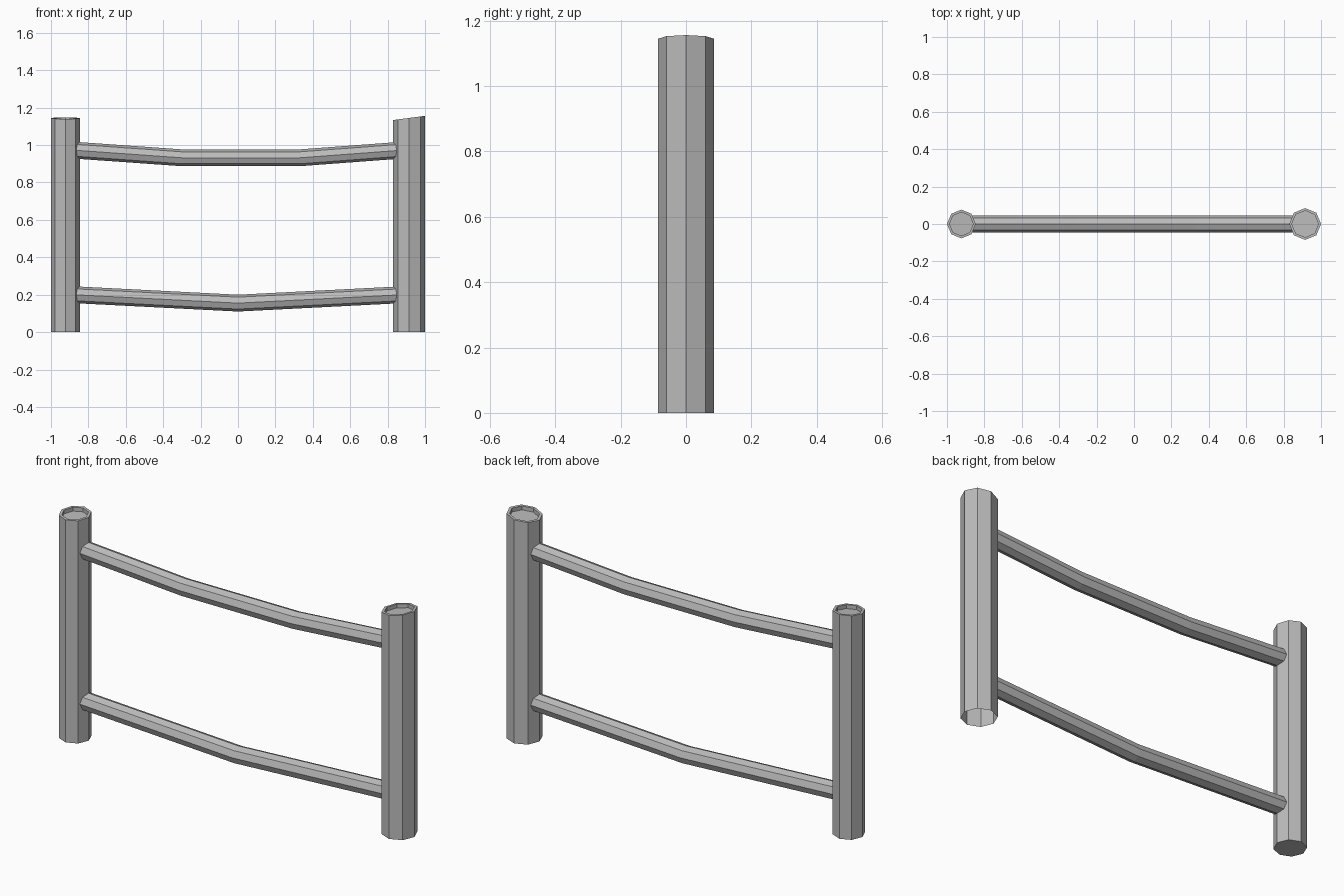
import bpy, bmesh
from math import sin, cos, pi

old = bpy.data.objects.get("Cube")
if old:
    bpy.data.objects.remove(old)

# Single metal grey
metal = bpy.data.materials.new("metal_grey")
metal.use_nodes = True
GREY = (0.5, 0.5, 0.5, 1)
metal.diffuse_color = GREY
metal.node_tree.nodes["Principled BSDF"].inputs["Base Color"].default_value = GREY

SIDES = 8
OCTAGON = [(cos(2 * pi * i / SIDES), sin(2 * pi * i / SIDES)) for i in range(SIDES)]


def loft(name, rings, cap_start, cap_end):
    """Skin a run of octagonal rings and optionally close the ends."""
    bm = bmesh.new()
    loops = [[bm.verts.new(p) for p in ring] for ring in rings]
    for a, b in zip(loops, loops[1:]):
        for i in range(SIDES):
            j = (i + 1) % SIDES
            bm.faces.new((a[i], a[j], b[j], b[i]))
    if cap_start:
        bm.faces.new(loops[0][::-1])
    if cap_end:
        bm.faces.new(loops[-1])
    mesh = bpy.data.meshes.new(name)
    bm.to_mesh(mesh)
    bm.free()
    mesh.materials.append(metal)
    obj = bpy.data.objects.new(name, mesh)
    bpy.context.collection.objects.link(obj)
    return obj


def post(name, x, radius, height, tilt_x, tilt_y, closed_bottom):
    """Octagonal post with a tilted top and a shallow recess inside its rim."""
    def ring(r, z, tilted=True):
        return [(x + r * c, r * s, z + tilted * r * (tilt_x * c + tilt_y * s))
                for c, s in OCTAGON]
    inner = radius - 0.014
    loft(name, [ring(radius, 0, False), ring(radius, height),
                ring(inner, height), ring(inner, height - 0.02)],
         closed_bottom, True)


def rail(name, path, radius=0.045):
    """Octagonal bar following (x, z) points."""
    rings = [[(x, radius * c, z + radius * s) for c, s in OCTAGON] for x, z in path]
    loft(name, rings, True, True)


# Upright posts
post("left_post", 0.915, 0.085, 1.145, 0.13, 0, False)
post("right_post", -0.923, 0.077, 1.144, 0, 0.06, True)

# Sagging rails between the posts
rail("upper_rail", [(-0.88, 0.973), (-0.3, 0.932), (0.33, 0.932), (0.88, 0.973)])
rail("lower_rail", [(-0.88, 0.2), (0, 0.155), (0.88, 0.2)])
